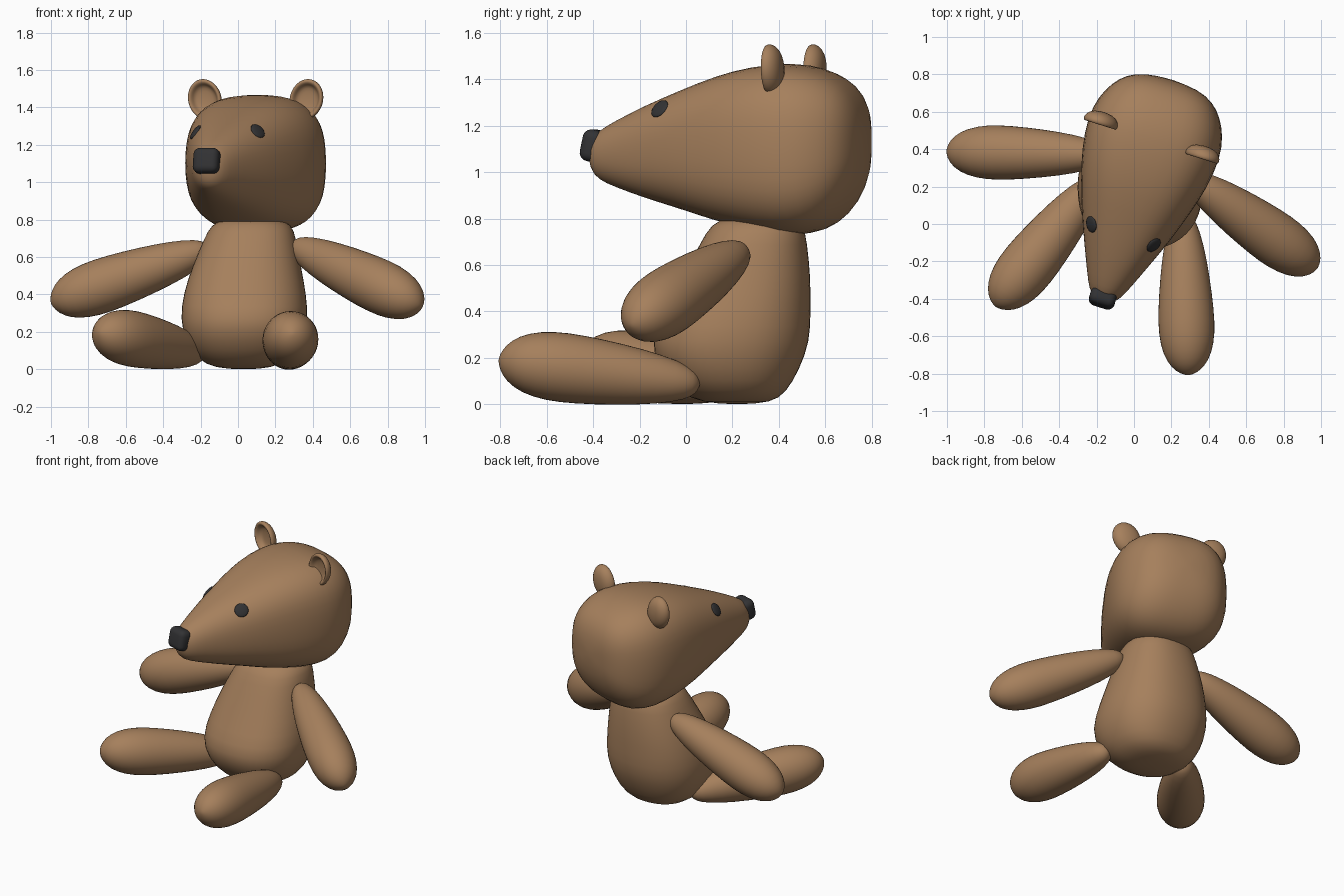
import bpy, bmesh, math
from mathutils import Vector, Matrix
from mathutils.bvhtree import BVHTree

if "Cube" in bpy.data.objects:
    bpy.data.objects.remove(bpy.data.objects["Cube"])


def material(name, rgb):
    m = bpy.data.materials.new(name)
    m.diffuse_color = (*rgb, 1)
    m.use_nodes = True
    m.node_tree.nodes["Principled BSDF"].inputs["Base Color"].default_value = m.diffuse_color
    return m


FUR = material("brown fur", (0.38, 0.215, 0.108))
DARK = material("charcoal", (0.032, 0.032, 0.034))
TURN = Matrix.Rotation(math.radians(-17.5), 3, 'Z')   # head looks to one side
HEAD = Vector((0.113, 0.48, 0))


def finish(name, bm, mat):
    bmesh.ops.recalc_face_normals(bm, faces=bm.faces)
    for f in bm.faces:
        f.smooth = True
    me = bpy.data.meshes.new(name)
    bm.to_mesh(me)
    bm.free()
    me.materials.append(mat)
    ob = bpy.data.objects.new(name, me)
    bpy.context.collection.objects.link(ob)
    return ob


def loft(name, rings, mat=FUR, sides=24, levels=1):
    """Skin rings of (centre, half axis a, half axis b, roundness exponent)."""
    bm = bmesh.new()
    loops = []
    for c, a, b, n in rings:
        loop = []
        for i in range(sides):
            t = 2 * math.pi * i / sides
            x, y = math.cos(t), math.sin(t)
            x = math.copysign(abs(x) ** (2 / n), x)
            y = math.copysign(abs(y) ** (2 / n), y)
            loop.append(bm.verts.new(c + a * x + b * y))
        loops.append(loop)
    for p, q in zip(loops, loops[1:]):
        for i in range(sides):
            j = (i + 1) % sides
            bm.faces.new((p[i], p[j], q[j], q[i]))
    bm.faces.new(loops[0])
    bm.faces.new(loops[-1])
    ob = finish(name, bm, mat)
    sub = ob.modifiers.new("smooth", 'SUBSURF')
    sub.levels = sub.render_levels = levels
    return ob


X, Y, Z = Vector((1, 0, 0)), Vector((0, 1, 0)), Vector((0, 0, 1))

# Body: stacked rings (z, centre x, centre y, half x, half y)
body = [(0.0, .03, .22, .01, .01), (.005, .03, .22, .15, .15),
        (.05, .03, .20, .25, .235), (.15, .03, .187, .315, .305),
        (.27, .033, .188, .345, .35), (.4, .036, .225, .332, .315),
        (.55, .046, .263, .293, .277), (.7, .065, .293, .247, .23),
        (.775, .073, .308, .217, .202), (.81, .073, .31, .14, .13),
        (.815, .073, .31, .01, .01)]
loft("body", [(Vector((cx, cy, z)), X * hx, Y * hy, 2.3)
              for z, cx, cy, hx, hy in body])

# Head: rings from back to muzzle (forward, bottom z, top z, half width, exponent)
head_rings = [(-.305, 1.13, 1.15, .01, 2), (-.297, 1.0, 1.27, .15, 2.6),
              (-.255, .89, 1.36, .245, 2.8), (-.19, .80, 1.415, .305, 2.8),
              (-.1, .74, 1.455, .352, 2.8), (.02, .722, 1.476, .374, 2.8),
              (.19, .75, 1.46, .354, 2.8), (.35, .784, 1.42, .308, 2.7),
              (.52, .84, 1.355, .25, 2.5), (.68, .885, 1.29, .183, 2.4),
              (.82, .935, 1.222, .123, 2.2), (.895, .965, 1.18, .088, 2.1),
              (.93, 1.01, 1.14, .05, 2), (.938, 1.07, 1.09, .008, 2)]
head = loft("head", [(HEAD + TURN @ Vector((0, -u, (lo + hi) / 2)),
                      TURN @ X * w, Z * (hi - lo) / 2, n)
                     for u, lo, hi, w, n in head_rings])

# Limbs: padded tapered capsules, (fraction along, radius)
LIMB = [(0, .005), (.012, .04), (.06, .072), (.2, .106), (.4, .131), (.6, .147),
        (.75, .149), (.87, .128), (.95, .088), (.99, .04), (1, .005)]


def limb(name, start, tip, k=1):
    s, t = Vector(start), Vector(tip)
    d = (t - s).normalized()
    a = d.cross(Z).normalized()
    b = a.cross(d)
    loft(name, [(s.lerp(t, f), a * r * k, b * r * k, 2) for f, r in LIMB], sides=20)


limb("right_arm", (-.15, .37, .645), (-1.0, .388, .352))
limb("left_arm", (.29, .25, .665), (.977, -.236, .338))
limb("right_leg", (-.195, .237, .085), (-.743, -.44, .2), 1.03)
limb("left_leg", (.26, .06, .085), (.29, -.808, .192), 1.03)

# Ears: turned cups with a raised rim (radius, offset to the front)
EAR = [(.004, -.038), (.05, -.034), (.08, -.015), (.094, .01), (.092, .03),
       (.082, .036), (.07, .026), (.062, .004), (.04, -.004), (.004, -.006)]
for side, name, pos in ((-1, "right_ear", (-.172, .562, 1.443)),
                        (1, "left_ear", (.371, .38, 1.443))):
    R = TURN @ Matrix.Rotation(math.radians(18 * side), 3, 'Y')
    loft(name, [(Vector(pos) - R @ Y * d, R @ X * r, R @ Z * r * 1.2, 2)
                for r, d in EAR])

# Eyes: thin lens discs resting on the head surface
bpy.context.view_layer.update()
tree = BVHTree.FromObject(head, bpy.context.evaluated_depsgraph_get())
for name, pos in (("right_eye", (-.243, -.005, 1.278)),
                  ("left_eye", (.11, -.118, 1.278))):
    loc, nor, _, _ = tree.find_nearest(Vector(pos))
    bm = bmesh.new()
    bmesh.ops.create_uvsphere(bm, u_segments=24, v_segments=12, radius=1)
    m = (Matrix.Translation(loc) @ nor.to_track_quat('Z', 'Y').to_matrix().to_4x4()
         @ Matrix.Diagonal((.044, .044, .012, 1)))
    bmesh.ops.transform(bm, matrix=m, verts=bm.verts)
    finish(name, bm, DARK)

# Nose: rounded block on the muzzle tip
bm = bmesh.new()
bmesh.ops.create_cube(bm, size=1)
m = (Matrix.Translation((-.168, -.397, 1.114)) @ TURN.to_4x4()
     @ Matrix.Rotation(math.radians(-12), 4, 'X')
     @ Matrix.Diagonal((.142, .09, .138, 1)))
bmesh.ops.transform(bm, matrix=m, verts=bm.verts)
bmesh.ops.bevel(bm, geom=bm.edges[:], offset=.036, segments=5, profile=.5,
                affect='EDGES')
finish("nose", bm, DARK)
